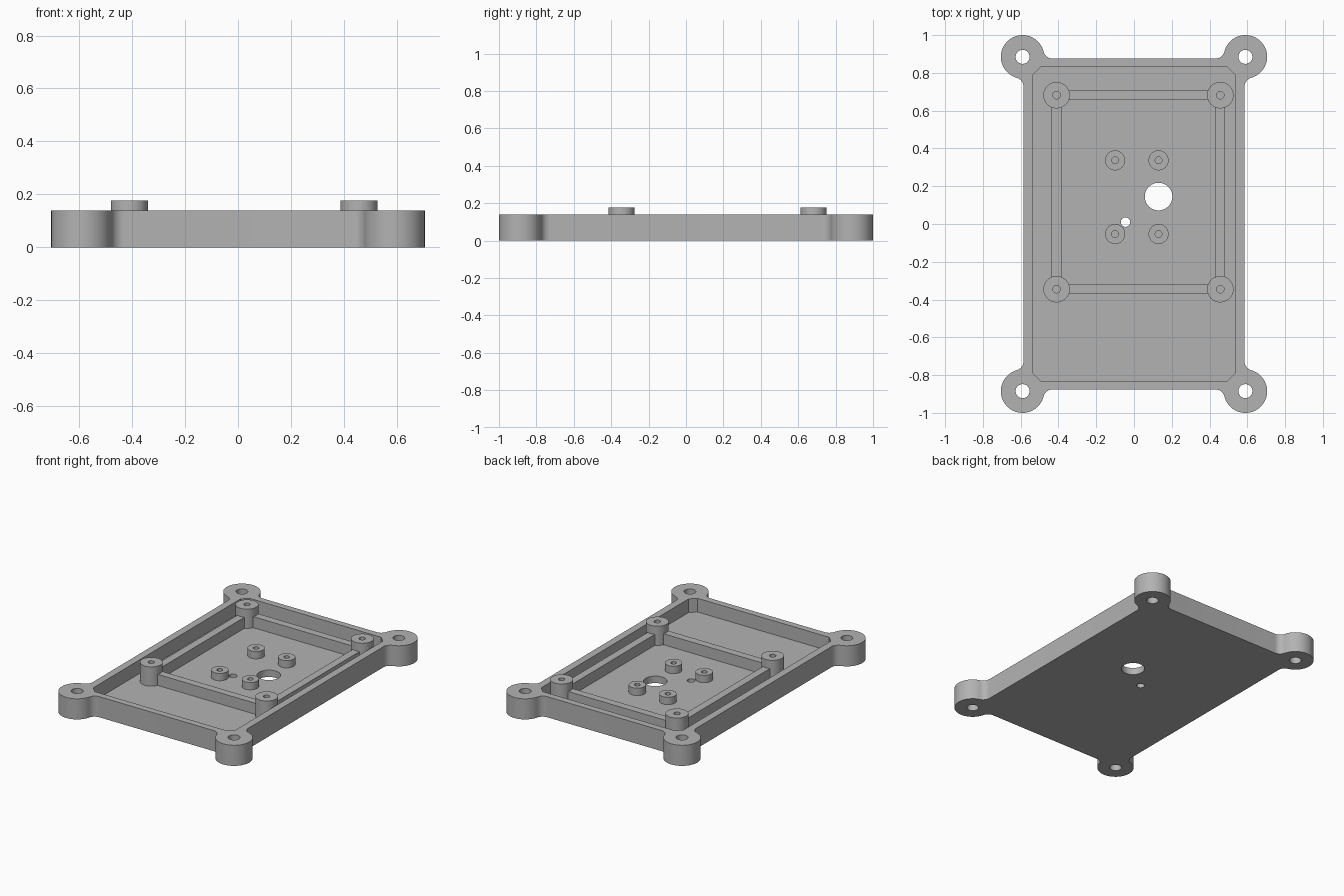
import bpy, bmesh
from math import pi, cos, sin, sqrt, atan2

cube = bpy.data.objects.get("Cube")
if cube:
    bpy.data.objects.remove(cube, do_unlink=True)

# Single grey plastic
grey = bpy.data.materials.new("grey plastic")
grey.use_nodes = True
colour = (0.45, 0.45, 0.45, 1)
grey.diffuse_color = colour
grey.node_tree.nodes["Principled BSDF"].inputs["Base Color"].default_value = colour

FLOOR, RIM, POST, SMALL_POST, RIB = 0.047, 0.14, 0.178, 0.097, 0.122
HALF_X, HALF_Y = 0.585, 0.875          # outer walls
EAR_X, EAR_Y, EAR_R = 0.59, 0.885, 0.115
FILLET = 0.05


def arc(cx, cy, r, a0, a1, n):
    return [(cx + r * cos(a0 + (a1 - a0) * i / n),
             cy + r * sin(a0 + (a1 - a0) * i / n)) for i in range(n + 1)]


def circle(cx, cy, r, n=48):
    return arc(cx, cy, r, 0, 2 * pi, n)[:-1]


def box(x0, x1, y0, y1):
    return [(x0, y0), (x1, y0), (x1, y1), (x0, y1)]


def four_corners(quarter):
    """Mirror a counter-clockwise first-quadrant path into a closed outline."""
    q2 = [(-x, y) for x, y in reversed(quarter)]
    q3 = [(-x, -y) for x, y in quarter]
    q4 = [(x, -y) for x, y in reversed(quarter)]
    return quarter + q2 + q3 + q4


def prism(name, outline, z0, z1):
    bm = bmesh.new()
    face = bm.faces.new([bm.verts.new((x, y, z0)) for x, y in outline])
    top = bmesh.ops.extrude_face_region(bm, geom=[face])["geom"]
    bmesh.ops.translate(bm, vec=(0, 0, z1 - z0),
                        verts=[g for g in top if isinstance(g, bmesh.types.BMVert)])
    bmesh.ops.recalc_face_normals(bm, faces=bm.faces)
    mesh = bpy.data.meshes.new(name)
    bm.to_mesh(mesh)
    bm.free()
    mesh.materials.append(grey)
    ob = bpy.data.objects.new(name, mesh)
    bpy.context.collection.objects.link(ob)
    return ob


def activate(ob):
    bpy.ops.object.select_all(action="DESELECT")
    ob.select_set(True)
    bpy.context.view_layer.objects.active = ob


def cut(ob, outline, z0, z1):
    cutter = prism("cutter", outline, z0, z1)
    mod = ob.modifiers.new("cut", "BOOLEAN")
    mod.operation, mod.solver, mod.object = "DIFFERENCE", "EXACT", cutter
    activate(ob)
    bpy.ops.object.modifier_apply(modifier=mod.name)
    bpy.data.objects.remove(cutter, do_unlink=True)


def smooth(ob):
    activate(ob)
    bpy.ops.object.shade_smooth_by_angle(angle=pi / 6)


# Tray outline: each corner ear blends into both walls with a fillet
reach = EAR_R + FILLET
side_x = HALF_X + FILLET
side_y = EAR_Y - sqrt(reach ** 2 - (side_x - EAR_X) ** 2)
end_y = HALF_Y + FILLET
end_x = EAR_X - sqrt(reach ** 2 - (end_y - EAR_Y) ** 2)
a_side = atan2(side_y - EAR_Y, side_x - EAR_X)
a_end = atan2(end_y - EAR_Y, end_x - EAR_X)
quarter = arc(side_x, side_y, FILLET, pi, a_side + pi, 10)
quarter += arc(EAR_X, EAR_Y, EAR_R, a_side, a_end, 40)[1:-1]
quarter += arc(end_x, end_y, FILLET, a_end - pi, -pi / 2, 10)
tray = prism("tray", four_corners(quarter), 0, RIM)

# Chamfered pocket, ear holes and floor holes
cut(tray, four_corners([(0.535, 0.79), (0.495, 0.83)]), FLOOR, 1)
for sx in (-1, 1):
    for sy in (-1, 1):
        cut(tray, circle(sx * EAR_X, sy * EAR_Y, 0.037), -1, 1)
cut(tray, circle(0.13, 0.145, 0.073), -1, 1)
cut(tray, circle(-0.045, 0.01, 0.025, 32), -1, 1)
smooth(tray)

# Ribs joining the tall posts
X0, X1, Y0, Y1, W = -0.41, 0.457, -0.345, 0.682, 0.026
BASE = FLOOR - 0.005
for name, y in (("front_rib", Y0), ("back_rib", Y1)):
    prism(name, box(X0 + 0.05, X1 - 0.05, y - W, y + W), BASE, RIB)
for name, x in (("right_rib", X0), ("left_rib", X1)):
    prism(name, box(x - W, x + W, Y0 + 0.05, Y1 - 0.05), BASE, RIB)


# Posts with blind screw holes
def posts(name, xs, ys, r, hole, top):
    for side, x in zip(("right", "left"), xs):
        for end, y in zip(("front", "back"), ys):
            ob = prism(f"{name}_{end}_{side}", circle(x, y, r), BASE, top)
            cut(ob, circle(x, y, hole, 32), FLOOR, 1)
            smooth(ob)


posts("tall_post", (X0, X1), (Y0, Y1), 0.07, 0.02, POST)
posts("small_post", (-0.1, 0.13), (-0.053, 0.337), 0.053, 0.018, SMALL_POST)
